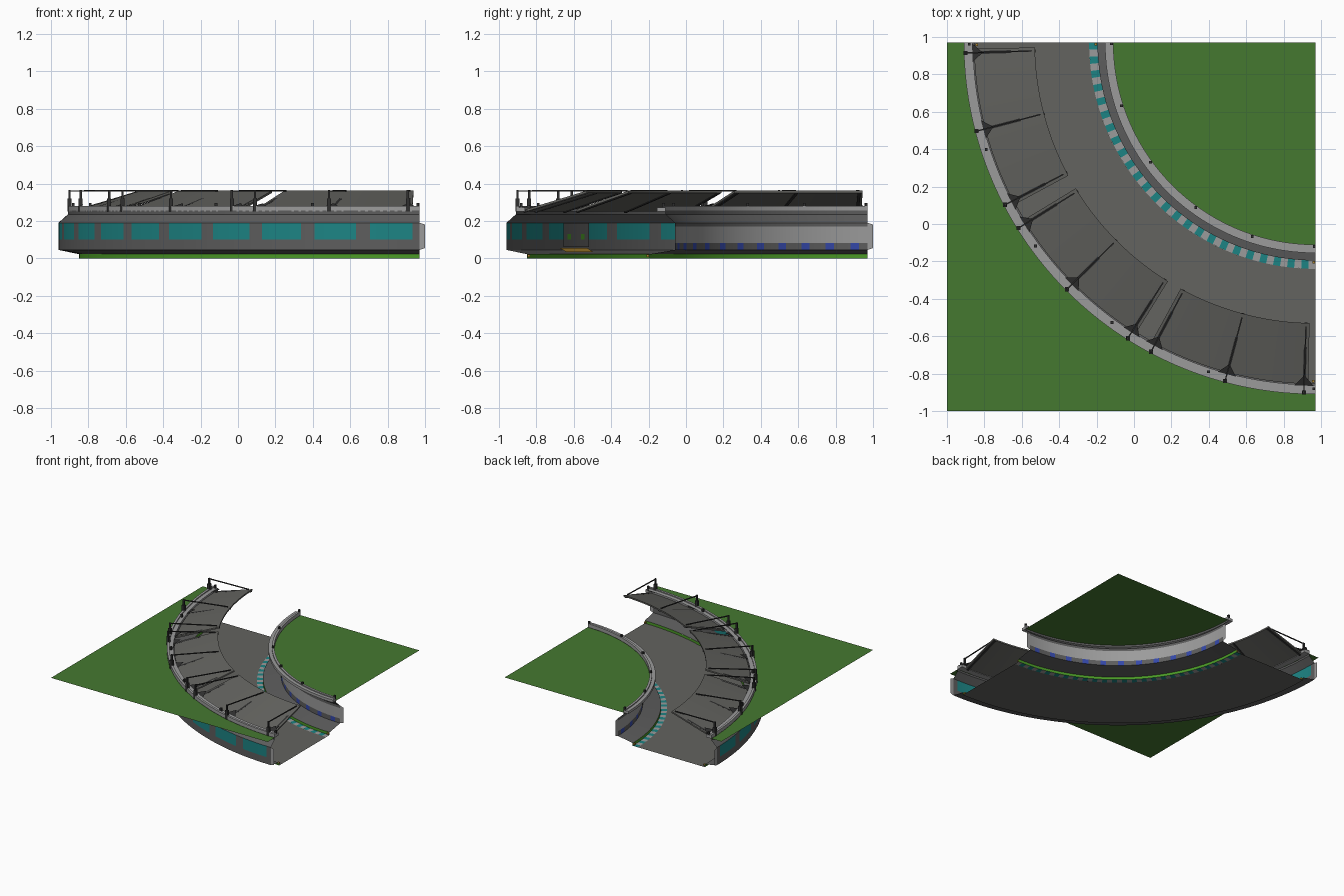
import bpy, bmesh, math
from mathutils import Vector

if "Cube" in bpy.data.objects:
    bpy.data.objects.remove(bpy.data.objects["Cube"])

C = 0.97  # centre of the bend in x and y


def mat(name, *rgb):
    m = bpy.data.materials.new(name)
    m.diffuse_color = (*rgb, 1)
    m.use_nodes = True
    m.node_tree.nodes["Principled BSDF"].inputs["Base Color"].default_value = m.diffuse_color
    return m


ROAD = mat("road_grey", 0.125, 0.125, 0.115)
WALL = mat("wall_grey", 0.11, 0.11, 0.11)
LIGHT = mat("light_grey", 0.33, 0.33, 0.33)
GRASS = mat("grass_green", 0.06, 0.19, 0.03)
TEAL = mat("teal", 0.012, 0.23, 0.23)
BLUE = mat("blue", 0.035, 0.065, 0.4)
DARK = mat("dark_metal", 0.03, 0.03, 0.03)
LIME = mat("strip_green", 0.07, 0.32, 0.02)
ORANGE = mat("orange", 0.42, 0.24, 0.03)


def pt(r, deg, z, t=0.0):
    """Point on the bend: radius, angle, height, tangential offset."""
    a = math.radians(deg)
    return Vector((C - r * math.cos(a) + t * math.sin(a),
                   C - r * math.sin(a) - t * math.cos(a), z))


def make(name, verts, faces, mats, idx=None, smooth=True):
    me = bpy.data.meshes.new(name)
    me.from_pydata(verts, [], faces)
    for m in mats:
        me.materials.append(m)
    if idx:
        for p, i in zip(me.polygons, idx):
            p.material_index = i
    bm = bmesh.new()
    bm.from_mesh(me)
    bmesh.ops.recalc_face_normals(bm, faces=bm.faces)
    bm.to_mesh(me)
    bm.free()
    ob = bpy.data.objects.new(name, me)
    bpy.context.collection.objects.link(ob)
    if smooth:
        bpy.ops.object.select_all(action='DESELECT')
        bpy.context.view_layer.objects.active = ob
        ob.select_set(True)
        bpy.ops.object.shade_smooth_by_angle(angle=math.radians(30))
    return ob


def sweep(name, prof, mats, a0=0, a1=90, n=72, rule=None, closed=False):
    """Sweep an (r, z) profile around the bend; rule(step, row) picks the colour."""
    k = len(prof)
    verts = [pt(r, a0 + (a1 - a0) * i / n, z) for i in range(n + 1) for r, z in prof]
    faces, idx = [], []
    for i in range(n):
        for j in range(k if closed else k - 1):
            j2 = (j + 1) % k
            faces.append((i * k + j, i * k + j2, (i + 1) * k + j2, (i + 1) * k + j))
            idx.append(rule(i, j) if rule else 0)
    if closed:
        faces += [tuple(range(k)), tuple(n * k + j for j in range(k))]
        idx += [0, 0]
    return make(name, verts, faces, mats, idx)


def beams(name, segs, m):
    """Square bars, each given as (start, end, width)."""
    verts, faces = [], []
    for p, q, w in segs:
        d = (q - p).normalized()
        u = d.cross(Vector((0, 0, 1)))
        u = u.normalized() if u.length > 0.01 else Vector((1, 0, 0))
        v = d.cross(u)
        b = len(verts)
        for o in (p, q):
            verts += [o + (u * s + v * t) * w / 2 for s, t in ((-1, -1), (1, -1), (1, 1), (-1, 1))]
        faces += [(b, b + 1, b + 2, b + 3), (b + 4, b + 5, b + 6, b + 7)]
        faces += [(b + i, b + (i + 1) % 4, b + 4 + (i + 1) % 4, b + 4 + i) for i in range(4)]
    return make(name, verts, faces, [m], smooth=False)


# Road floor and striped kerb
sweep("road_floor", [(1.21, 0.0), (1.82, 0.0)], [ROAD])
sweep("kerb", [(1.165, 0.0), (1.21, 0.0)], [TEAL, LIGHT], n=50, rule=lambda i, j: i % 2)

# Green strips at the foot of both walls
sweep("outer_grass_strip", [(1.82, 0.0), (1.82, 0.022)], [LIME])
sweep("inner_grass_strip", [(1.165, 0.0), (1.165, 0.022)], [LIME])

# Outer wall with ten teal windows
sweep("outer_wall", [(1.82, 0.022), (1.93, 0.045), (1.93, 0.1), (1.93, 0.19), (1.88, 0.235), (1.88, 0.255)],
      [WALL, TEAL], n=80, rule=lambda i, j: 1 if j == 2 and 1 <= i % 8 <= 6 else 0)

# Inner wall with light band and twelve blue windows
sweep("inner_wall", [(1.165, 0.022), (1.03, 0.045), (1.03, 0.083), (1.03, 0.17), (1.03, 0.19), (1.08, 0.235), (1.08, 0.255)],
      [WALL, LIGHT, BLUE], n=72,
      rule=lambda i, j: 2 if j == 1 and i % 6 in (2, 3) else 1 if j == 2 else 0)

# Light rims along both wall tops, with a raised lip
sweep("outer_rim", [(1.88, 0.25), (1.88, 0.28), (1.862, 0.28), (1.862, 0.272), (1.83, 0.272), (1.83, 0.25)],
      [LIGHT], closed=True)
sweep("inner_rim", [(1.08, 0.25), (1.08, 0.28), (1.098, 0.28), (1.098, 0.272), (1.125, 0.272), (1.125, 0.25)],
      [LIGHT], closed=True)

# Thin flanges that stick out past the wall ends
v, f = [], []
for r in (1.93, 1.03):
    for a, s in ((0, -1), (90, 1)):
        b = len(v)
        v += [pt(r, a, 0.045), pt(r, a, 0.19), pt(r, a, 0.18, 0.03 * s), pt(r, a, 0.055, 0.03 * s)]
        f.append((b, b + 1, b + 2, b + 3))
make("end_flanges", v, f, [LIGHT], smooth=False)

# Grass on each side of the sunken road
N = 64
arc = [pt(1.09, 90 * i / N, 0.25) for i in range(N + 1)]
make("inner_grass", arc + [Vector((C, C, 0.25))], [tuple(range(N + 2))], [GRASS], smooth=False)
v, f = [], []
for i in range(N + 1):
    a = math.radians(90 * i / N)
    s = 1.97 / max(math.cos(a), math.sin(a))  # distance to the square's edge
    v += [pt(1.875, 90 * i / N, 0.25), pt(s, 90 * i / N, 0.25)]
    if i:
        f.append((2 * i - 2, 2 * i - 1, 2 * i + 1, 2 * i))
make("outer_grass", v, f, [GRASS], smooth=False)

# Three sloping canopies with masts, stay cables, ribs and brackets
masts, tri_v, tri_f = [], [], []
for n, (a0, a1) in enumerate(((1, 28.3), (31.3, 58.3), (61.3, 88.8))):
    sweep("canopy_%d" % (n + 1), [(1.825, 0.262), (1.50, 0.362), (1.50, 0.35), (1.825, 0.25)],
          [ROAD], a0, a1, 24, closed=True)
    for a in (a0 + 0.7, (a0 + a1) / 2, a1 - 0.7):
        masts += [(pt(1.872, a, 0.25), pt(1.872, a, 0.32), 0.022),
                  (pt(1.872, a, 0.32), pt(1.872, a, 0.365), 0.012),
                  (pt(1.872, a, 0.36), pt(1.52, a, 0.362), 0.007),
                  (pt(1.84, a, 0.25), pt(1.50, a, 0.353), 0.016)]
        b = len(tri_v)
        tri_v += [pt(1.84, a, 0.27, -0.055), pt(1.84, a, 0.27, 0.055), pt(1.78, a, 0.295)]
        tri_f.append((b, b + 1, b + 2))
beams("canopy_masts", masts, DARK)
make("canopy_brackets", tri_v, tri_f, [DARK], smooth=False)

# Small posts along both rims
posts = [(pt(r, a, 0.27), pt(r, a, 0.297), 0.014)
         for r, off in ((1.09, 0), (1.85, 0)) for a in (0.3, 18, 36, 54, 72, 89.7)]
beams("rim_posts", posts, DARK)

# Service door with lights and an orange sign on the outer wall's road side
sweep("service_door", [(1.915, 0.06), (1.915, 0.19)], [WALL], 51, 58, 6)
for n, a in enumerate((52.3, 56)):
    sweep("door_light_%d" % (n + 1), [(1.911, 0.1), (1.911, 0.13)], [LIME], a, a + 1, 1)
sweep("orange_sign", [(1.86, 0.034), (1.90, 0.055)], [ORANGE], 52, 60, 6)

# Orange end markers at the road corners
marks = [(pt(r, a, 0.008), pt(r, a, 0.02), 0.014) for r in (1.81, 1.175) for a in (0.4, 89.6)]
beams("end_markers", marks, ORANGE)
